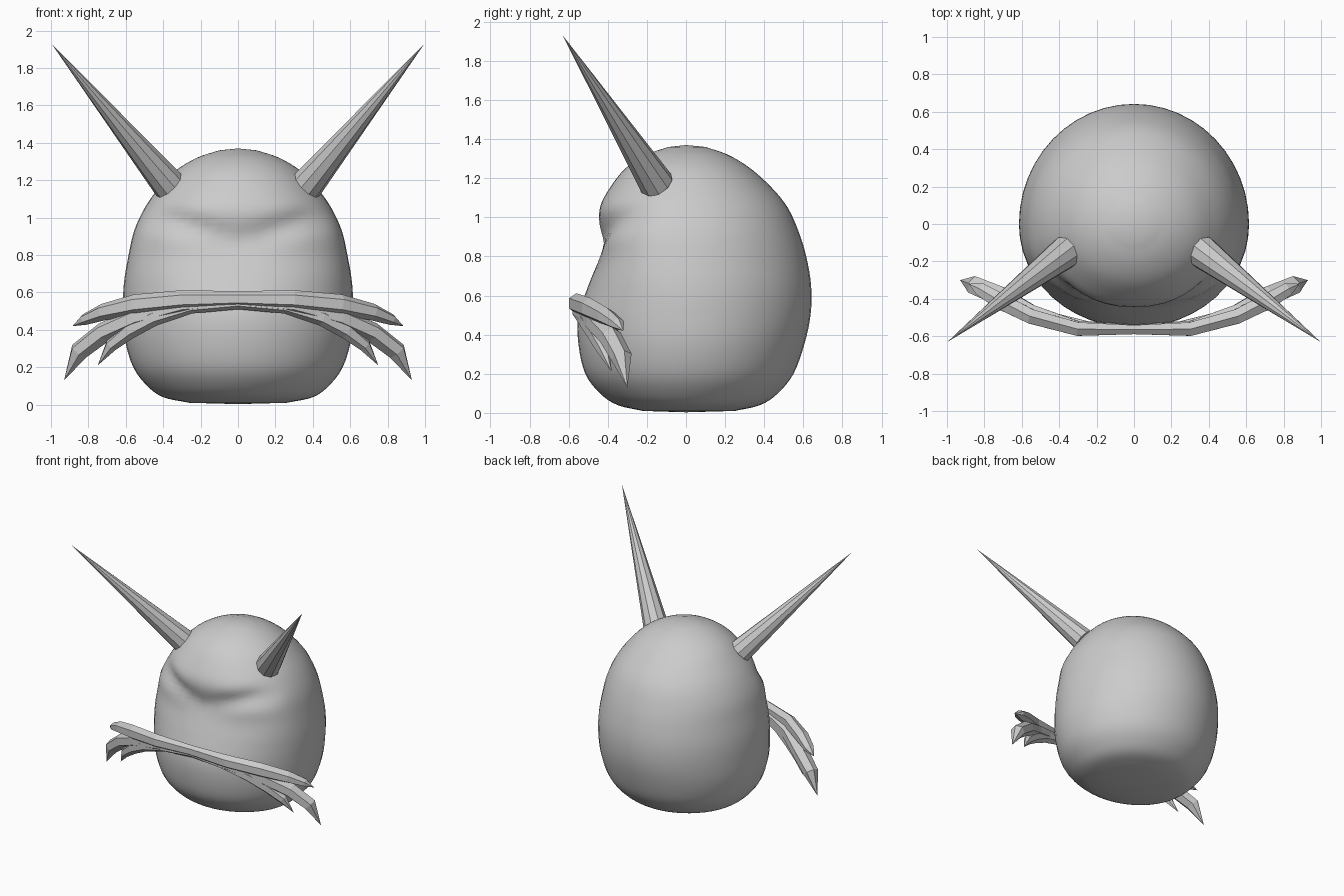
import bpy, bmesh, math
from mathutils import Vector

cube = bpy.data.objects.get("Cube")
if cube:
    bpy.data.objects.remove(cube, do_unlink=True)

grey = bpy.data.materials.new("plain grey")
grey.use_nodes = True
grey.diffuse_color = (0.6, 0.6, 0.6, 1)
grey.node_tree.nodes["Principled BSDF"].inputs["Base Color"].default_value = (0.6, 0.6, 0.6, 1)


def finish(bm, name, smooth=False):
    bmesh.ops.recalc_face_normals(bm, faces=bm.faces)
    mesh = bpy.data.meshes.new(name)
    bm.to_mesh(mesh)
    bm.free()
    for poly in mesh.polygons:
        poly.use_smooth = smooth
    mesh.materials.append(grey)
    obj = bpy.data.objects.new(name, mesh)
    bpy.context.collection.objects.link(obj)
    return obj


def catmull(keys, steps):
    """Smooth path through the key tuples."""
    pts = [Vector(k) for k in keys]
    pts = [2 * pts[0] - pts[1]] + pts + [2 * pts[-1] - pts[-2]]
    out = []
    for a, b, c, d in zip(pts, pts[1:], pts[2:], pts[3:]):
        for i in range(steps):
            t = i / steps
            out.append(0.5 * (2 * b + (c - a) * t + (2 * a - 5 * b + 4 * c - d) * t * t
                              + (3 * b - a - 3 * c + d) * t ** 3))
    return out + [pts[-2]]


def loft(bm, rings, start, end):
    """Skin rings of points and close both ends with a fan."""
    rows = [[bm.verts.new(p) for p in r] for r in rings]
    n = len(rows[0])
    for r, s in zip(rows, rows[1:]):
        for i in range(n):
            j = (i + 1) % n
            bm.faces.new((r[i], r[j], s[j], s[i]))
    for row, tip in ((rows[0], start), (rows[-1], end)):
        v = bm.verts.new(tip)
        for i in range(n):
            bm.faces.new((row[i], row[(i + 1) % n], v))


# Body: height, half width, front depth, back depth
profile = [
    (0.01, 0.26, 0.22, 0.25), (0.04, 0.40, 0.35, 0.38), (0.10, 0.485, 0.44, 0.47),
    (0.20, 0.56, 0.515, 0.55), (0.35, 0.605, 0.55, 0.605), (0.50, 0.615, 0.55, 0.637),
    (0.65, 0.61, 0.50, 0.64), (0.80, 0.585, 0.445, 0.615), (0.93, 0.555, 0.445, 0.575),
    (1.05, 0.50, 0.44, 0.52), (1.15, 0.43, 0.39, 0.44), (1.25, 0.335, 0.31, 0.33),
    (1.32, 0.22, 0.205, 0.215), (1.36, 0.10, 0.09, 0.10)]


def body_point(ring, angle):
    z, w, front, back = ring
    c, s = math.cos(angle), math.sin(angle)
    if s >= 0:
        return (w * c, back * s, z)
    # Broad flat face with a V-shaped hollow below the brow
    flat = math.exp(-((z - 0.85) / 0.22) ** 2)
    e = 2 / (2 + 0.45 * flat)
    x = w * math.copysign(abs(c) ** e, c)
    y = -front * abs(s) ** e
    side = min(abs(x) / 0.36, 1)
    hollow = math.exp(-((z - 0.87 - 0.12 * side) / 0.07) ** 2)
    fade = max(0, 1 - (abs(x) / 0.52) ** 4)
    return (x, y + hollow * fade * (0.022 + 0.03 * side), z)


SEGMENTS = 48
bm = bmesh.new()
loft(bm, [[body_point(r, math.tau * i / SEGMENTS) for i in range(SEGMENTS)]
          for r in catmull(profile, 4)], (0, 0, 0.003), (0, 0, 1.37))
finish(bm, "body", True)

# Horns: faceted cones leaning out and forward
for side, name in ((1, "left_horn"), (-1, "right_horn")):
    base, tip = Vector((side * 0.365, -0.15, 1.17)), Vector((side * 0.997, -0.63, 1.93))
    turn = (tip - base).to_track_quat('Z', 'Y')
    bm = bmesh.new()
    bmesh.ops.create_cone(bm, cap_ends=True, segments=10, radius1=0.09, radius2=0,
                          depth=(tip - base).length)
    for v in bm.verts:
        v.co = turn @ v.co + (base + tip) / 2
    finish(bm, name)

# Moustache locks, from the middle to one tip: x, y, z, half height, half depth
locks = {
    "upper_moustache_lock": [
        (0, -0.565, 0.565, 0.042, 0.028), (0.3, -0.562, 0.56, 0.052, 0.042),
        (0.55, -0.495, 0.535, 0.055, 0.045), (0.72, -0.41, 0.495, 0.045, 0.05),
        (0.82, -0.35, 0.455, 0.03, 0.04), (0.885, -0.32, 0.42, 0, 0)],
    "outer_moustache_lock": [
        (0, -0.56, 0.555, 0.04, 0.025), (0.3, -0.55, 0.53, 0.045, 0.035),
        (0.55, -0.47, 0.465, 0.055, 0.045), (0.72, -0.385, 0.385, 0.055, 0.06),
        (0.85, -0.33, 0.285, 0.052, 0.055), (0.93, -0.30, 0.13, 0, 0)],
    "inner_moustache_lock": [
        (0, -0.56, 0.545, 0.035, 0.025), (0.25, -0.55, 0.522, 0.035, 0.035),
        (0.45, -0.505, 0.465, 0.045, 0.04), (0.58, -0.46, 0.395, 0.045, 0.04),
        (0.68, -0.42, 0.315, 0.035, 0.03), (0.75, -0.38, 0.21, 0, 0)]}

for name, half in locks.items():
    path = [(-x, *rest) for x, *rest in reversed(half[1:])] + half
    rings = []
    for i in range(1, len(path) - 1):
        x, y, z, high, deep = path[i]
        # Section stands square to the path
        along = Vector(path[i + 1][:3]) - Vector(path[i - 1][:3])
        out = along.cross(Vector((0, 0, 1))).normalized()
        up = out.cross(along).normalized()
        rings.append([Vector((x, y, z)) + out * deep * math.cos(a) + up * high * math.sin(a)
                      for a in (math.tau * k / 6 + math.pi / 6 for k in range(6))])
    bm = bmesh.new()
    loft(bm, rings, path[0][:3], path[-1][:3])
    finish(bm, name)
